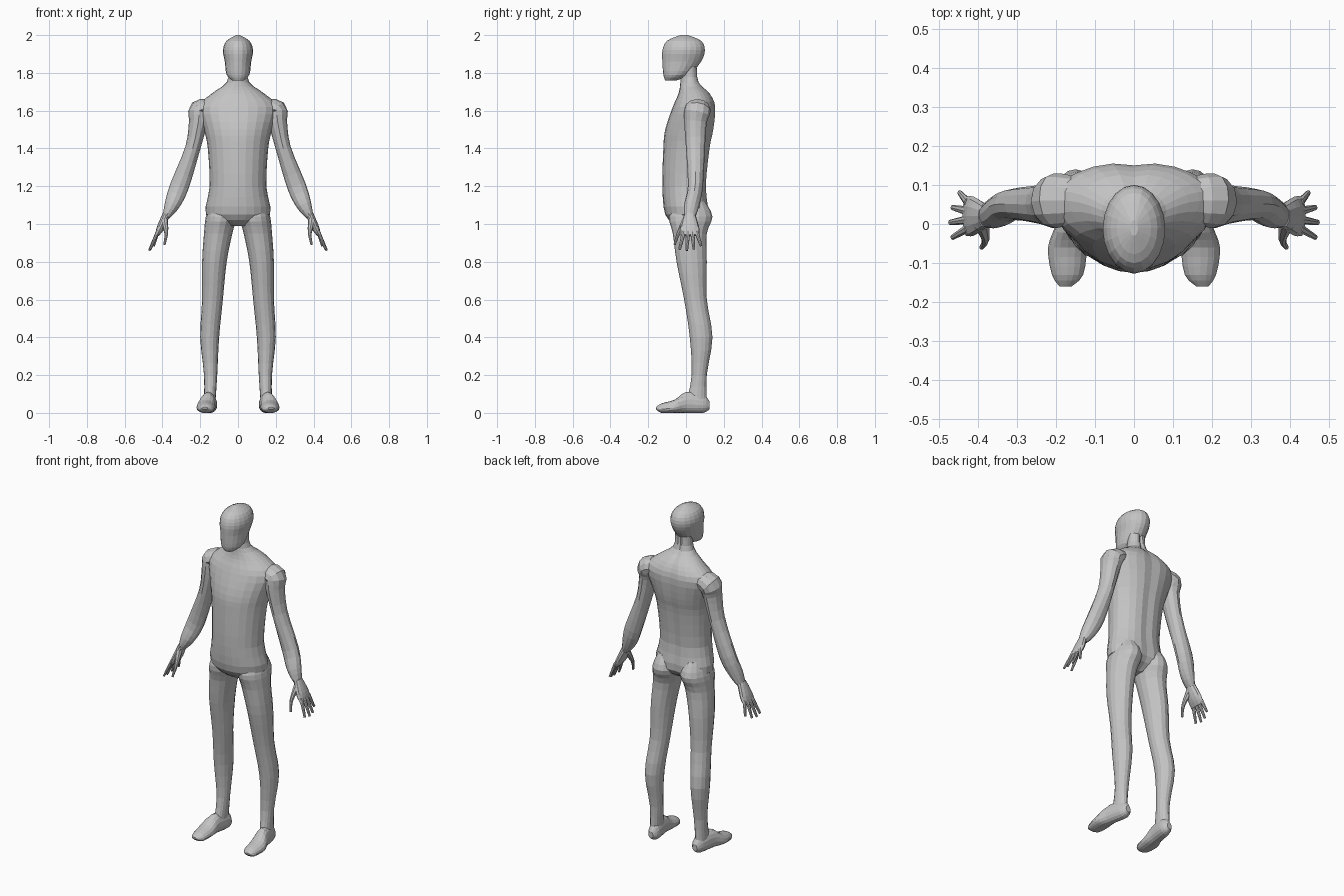
import bpy
import bmesh
import math
from mathutils import Vector

cube = bpy.data.objects.get("Cube")
if cube:
    bpy.data.objects.remove(cube, do_unlink=True)

GREY = (.55, .55, .55, 1)
skin = bpy.data.materials.new("plain grey")
skin.use_nodes = True
skin.diffuse_color = GREY
skin.node_tree.nodes["Principled BSDF"].inputs["Base Color"].default_value = GREY


def spline(before, start, end, after, t):
    """Blend smoothly from start to end, guided by the neighbouring values."""
    slope_in = (end - before) / 2
    slope_out = (after - start) / 2
    ease = t * t * (3 - 2 * t)
    bend = t * (1 - t) * (slope_in * (1 - t) - slope_out * t)
    return start + (end - start) * ease + bend


def refine(rows, steps):
    """Add in-between rows along a smooth curve through the given rows."""
    padded = [rows[0], *rows, rows[-1]]
    result = []
    for group in zip(padded, padded[1:], padded[2:], padded[3:]):
        for step in range(steps):
            result.append([spline(*values, step / steps) for values in zip(*group)])
    result.append(list(rows[-1]))
    return result


def skin_rings(name, rings, side):
    """Bridge rings of points into a closed faceted surface."""
    bm = bmesh.new()
    loops = [[bm.verts.new((x * side, y, z)) for x, y, z in ring] for ring in rings]
    for lower, upper in zip(loops, loops[1:]):
        for i in range(len(lower)):
            bm.faces.new((lower[i - 1], lower[i], upper[i], upper[i - 1]))
    bm.faces.new(loops[0])
    bm.faces.new(loops[-1])
    bmesh.ops.recalc_face_normals(bm, faces=bm.faces)
    mesh = bpy.data.meshes.new(name)
    bm.to_mesh(mesh)
    bm.free()
    mesh.materials.append(skin)
    bpy.context.collection.objects.link(bpy.data.objects.new(name, mesh))


def circle(sides):
    """Give the cosine and sine of evenly spaced angles."""
    angles = [math.tau * i / sides for i in range(sides)]
    return [(math.cos(angle), math.sin(angle)) for angle in angles]


def box_loft(name, rows, lengthwise=False, side=1, sides=16, middle=.5, groove=0, steps=3):
    """Loft ovals that fill boxes; each row is position, min, max, min, max."""
    rings = []
    for position, left, right, low, high in refine(rows, steps):
        widest = low + (high - low) * middle
        ring = []
        for c, s in circle(sides):
            across = (left + right) / 2 + (right - left) / 2 * c
            reach = high - widest if s > 0 else widest - low
            other = widest + s * reach
            if s > 0:
                other -= groove * math.exp(-(c / .2) ** 2)
            ring.append((across, position, other) if lengthwise else (across, other, position))
        rings.append(ring)
    skin_rings(name, rings, side)


def symmetric_loft(name, rows, **options):
    """Loft a central part; each row is height, half width, front, back."""
    box_loft(name, [(z, -half, half, front, back) for z, half, front, back in rows], **options)


def tube(name, rows, side, sides=12, steps=3):
    """Loft ovals along a path; each row is x, y, z, thickness, breadth."""
    rows = refine(rows, steps)
    points = [Vector(row[:3]) for row in rows]
    before = [points[0], *points]
    after = [*points[1:], points[-1]]
    rings = []
    for row, point, previous, following in zip(rows, points, before, after):
        thickness, breadth = row[3:]
        tangent = following - previous
        u = tangent.cross(Vector((0, 1, 0))).normalized() * thickness
        v = u.cross(tangent).normalized() * breadth
        rings.append([point + u * c + v * s for c, s in circle(sides)])
    skin_rings(name, rings, side)


# Torso from the crotch up into the neck, with a groove along the spine
torso = [
    (.99, .06, -.05, .05),
    (1.05, .17, -.11, .12),
    (1.2, .15, -.125, .11),
    (1.4, .16, -.12, .13),
    (1.5, .18, -.11, .15),
    (1.62, .21, -.07, .16),
    (1.69, .14, -.04, .13),
    (1.75, .06, -.03, .07),
    (1.83, .05, -.03, .06),
]
symmetric_loft("torso_and_neck", torso, sides=24, middle=.56, groove=.01)

# Head with a plain face and a flat jaw
head = [
    (1.76, .03, -.11, -.05),
    (1.79, .06, -.12, .02),
    (1.86, .07, -.125, .08),
    (1.92, .08, -.125, .1),
    (1.97, .06, -.1, .08),
    (2, .01, -.03, .01),
]
symmetric_loft("head", head, sides=20)

# Leg from the buttock to the ankle
leg = [
    (1.12, .04, .14, -.04, .1),
    (1.04, .01, .17, -.09, .14),
    (.95, .03, .18, -.07, .11),
    (.8, .06, .19, -.05, .11),
    (.6, .08, .19, -.01, .11),
    (.4, .1, .2, .02, .14),
    (.2, .11, .18, .03, .11),
    (.05, .12, .18, 0, .11),
]

# Foot from heel to toe
foot = [
    (.125, .13, .16, .02, .06),
    (.09, .11, .18, 0, .1),
    (0, .12, .2, 0, .11),
    (-.06, .12, .22, 0, .07),
    (-.13, .13, .21, 0, .05),
    (-.16, .16, .19, .02, .03),
]

# Arm from the shoulder to the wrist
arm = [
    (.14, .06, 1.62, .04, .06),
    (.2, .06, 1.6, .06, .07),
    (.21, .05, 1.54, .05, .06),
    (.24, .05, 1.4, .04, .05),
    (.31, .05, 1.2, .05, .04),
    (.35, .03, 1.1, .04, .04),
    (.38, .02, 1.04, .02, .03),
]

# Hand parts
palm = [
    (.38, .02, 1.05, .02, .03),
    (.41, .02, .98, .02, .05),
    (.43, .02, .94, .01, .05),
]
thumb = [
    (.39, 0, 1.02, .02, .02),
    (.38, -.04, .95, .01, .01),
    (.39, -.06, .89, .006, .006),
]
finger_names = ("little", "ring", "middle", "index")

# Limbs, mirrored left and right
for label, side in (("left", 1), ("right", -1)):
    box_loft(label + "_leg", leg, side=side)
    box_loft(label + "_foot", foot, lengthwise=True, side=side, middle=.4)
    tube(label + "_arm", arm, side)
    tube(label + "_palm", palm, side)
    tube(label + "_thumb", thumb, side, sides=8)
    # Fingers fan out, and the middle one is the longest
    for i, finger in enumerate(finger_names):
        shorter = .006 * (i - 2) ** 2
        knuckle = (.425, .055 - .022 * i, .96, .01, .012)
        tip = (.47 - shorter, .08 - .038 * i, .86 + shorter, .006, .007)
        tube(label + "_" + finger + "_finger", [knuckle, tip], side, sides=8)
